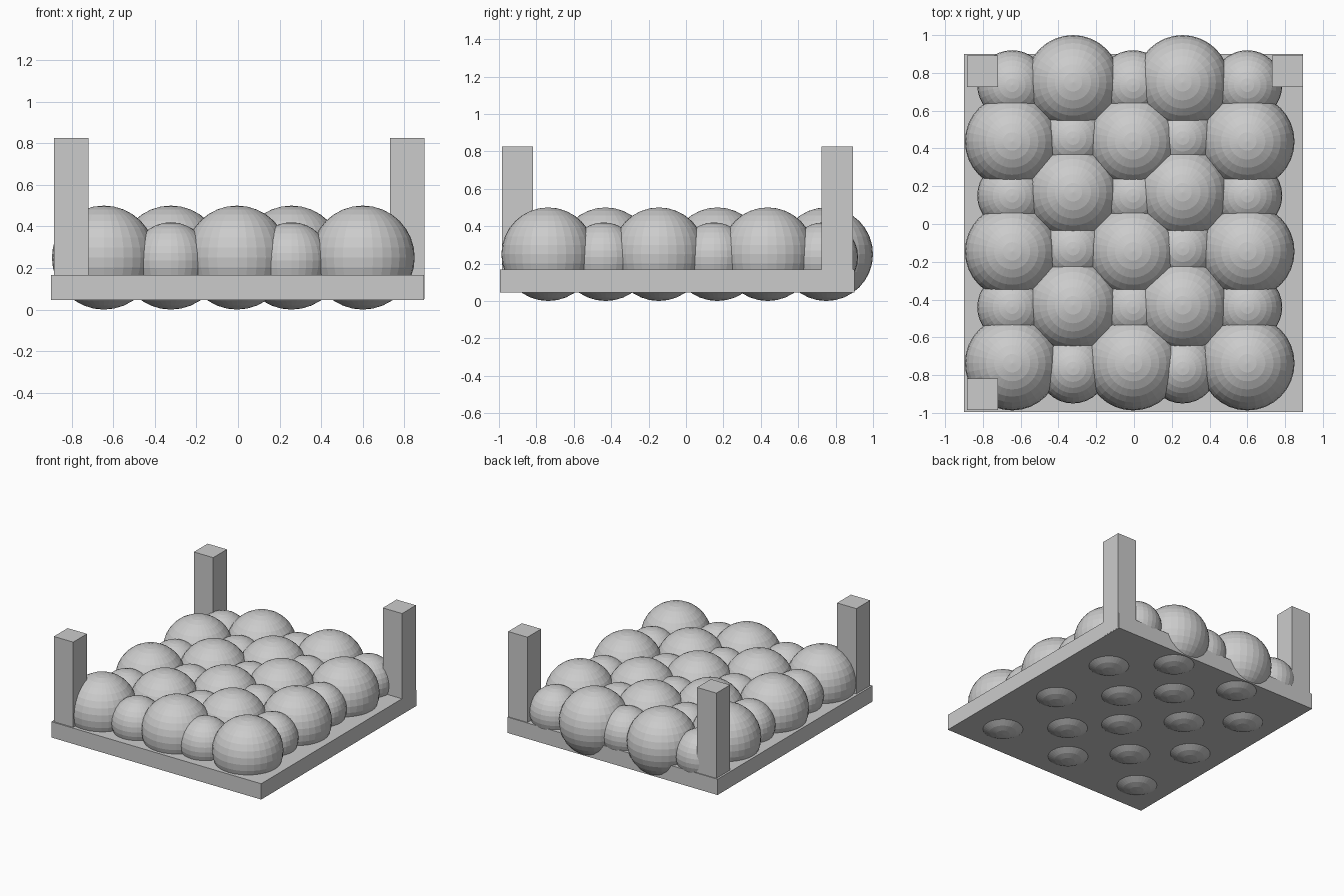
import bpy

if "Cube" in bpy.data.objects:
    bpy.data.objects.remove(bpy.data.objects["Cube"])


def box(name, lo, hi):
    bpy.ops.mesh.primitive_cube_add(size=1, location=[(a + b) / 2 for a, b in zip(lo, hi)])
    ob = bpy.context.object
    ob.name = name
    ob.scale = [b - a for a, b in zip(lo, hi)]
    bpy.ops.object.transform_apply(location=False, rotation=False, scale=True)


def ball(name, x, y, z, r):
    bpy.ops.mesh.primitive_uv_sphere_add(segments=32, ring_count=16, radius=r, location=(x, y, z))
    bpy.context.object.name = name


# Base plate
box("base_plate", (-0.9, -0.995, 0.045), (0.895, 0.9, 0.167))

# Three corner posts (front right corner is open)
for name, x, y in (("front_left_post", -0.885, -0.985),
                   ("back_left_post", -0.885, 0.725),
                   ("back_right_post", 0.731, 0.725)):
    box(name, (x, y, 0.05), (x + 0.165, y + 0.168, 0.826))

# Checkerboard of large and small balls
columns = (-0.645, -0.323, -0.005, 0.257, 0.6)
large_rows = ((-0.737, -0.145, 0.437), (-0.43, 0.168, 0.75))
small_rows = ((-0.44, 0.15, 0.735), (-0.765, -0.13, 0.455))
for i, x in enumerate(columns):
    for y in large_rows[i % 2]:
        ball("large_ball", x, y, 0.25, 0.25)
    for y in small_rows[i % 2]:
        ball("small_ball", x, y, 0.235, 0.185)
